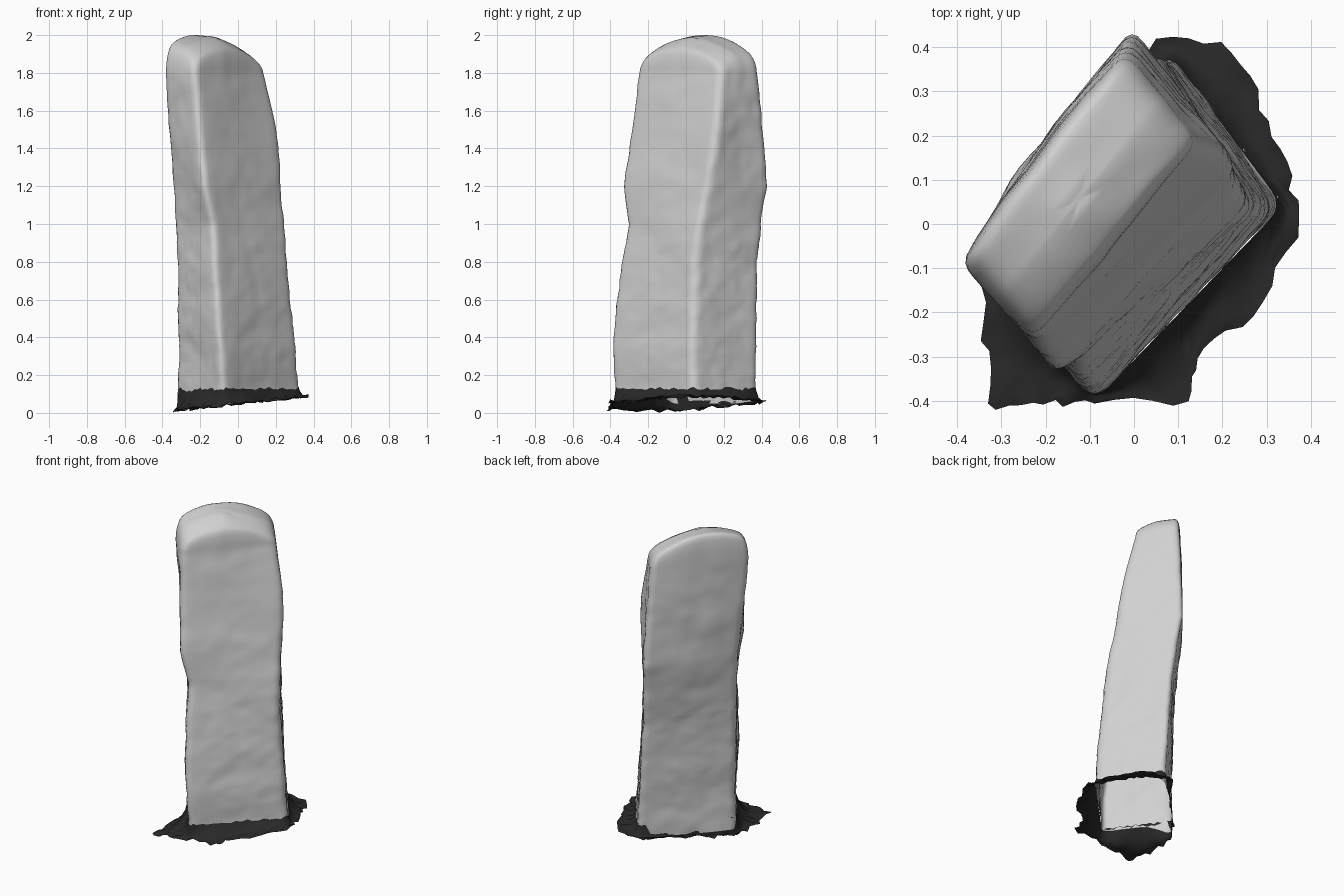
import bpy, bmesh, math, random
from mathutils import Vector, noise

if "Cube" in bpy.data.objects:
    bpy.data.objects.remove(bpy.data.objects["Cube"])

random.seed(4)

def material(name, v):
    m = bpy.data.materials.new(name)
    m.diffuse_color = (v, v, v, 1)
    m.use_nodes = True
    m.node_tree.nodes["Principled BSDF"].inputs["Base Color"].default_value = m.diffuse_color
    return m

stone_mat = material("grey stone", 0.64)
soil_mat = material("dark soil", 0.022)

# Stone sections: z, then x,y of the front, right, back and left corners
SECTIONS = [
    (0.05, -0.07, -0.36, 0.32, 0.04, 0.08, 0.36, -0.31, -0.04),
    (0.35, -0.09, -0.38, 0.295, 0.03, 0.06, 0.36, -0.305, -0.04),
    (0.80, -0.12, -0.335, 0.25, 0.045, 0.03, 0.37, -0.315, -0.04),
    (1.00, -0.13, -0.297, 0.24, 0.07, 0.01, 0.39, -0.325, -0.035),
    (1.20, -0.17, -0.318, 0.225, 0.11, -0.01, 0.42, -0.335, -0.03),
    (1.50, -0.20, -0.28, 0.20, 0.155, -0.02, 0.40, -0.36, -0.05),
    (1.80, -0.22, -0.24, 0.135, 0.18, -0.03, 0.37, -0.385, -0.085),
]
SIDE, ROUND = 14, 5
CAP_Z = 1.80
AXIS = Vector((0.63, 0.777))      # along the long side of the stone
ACROSS = Vector((0.777, -0.63))   # through its thickness


def corners(z):
    """Four corners at height z, interpolated between sections."""
    for a, b in zip(SECTIONS, SECTIONS[1:]):
        if z <= b[0]:
            break
    t = min(max((z - a[0]) / (b[0] - a[0]), 0), 1)
    v = [p + (q - p) * t for p, q in zip(a[1:], b[1:])]
    pts = [Vector(v[i:i + 2]) for i in (0, 2, 4, 6)]
    c = sum(pts, Vector((0, 0))) / 4
    return [c + (p - c) * 1.068 for p in pts], c


def ring(z, bow=0.012):
    """Rounded four-sided outline with a slightly bowed back left side."""
    cs, c = corners(z)
    d, out = 0.045, []
    for i, p in enumerate(cs):
        prev, nxt = cs[i - 1], cs[(i + 1) % 4]
        a = p + (prev - p).normalized() * d
        b = p + (nxt - p).normalized() * d
        for k in range(ROUND):
            t = k / (ROUND - 1)
            out.append(a * (1 - t) ** 2 + p * 2 * t * (1 - t) + b * t * t)
        e = nxt + (p - nxt).normalized() * d
        side = (e - b).normalized()
        normal = Vector((side.y, -side.x))
        for k in range(1, SIDE + 1):
            t = k / (SIDE + 1)
            out.append(b.lerp(e, t) + normal * bow * 4 * t * (1 - t) * (i == 2))
    return out, c


def rough(p, amount):
    """Weathering offset for a point on the surface."""
    n = noise.noise(p * 5) + 0.5 * noise.noise(p * 13)
    fine = 0.5 * noise.noise(p * 28) if p.z < 0.9 else 0
    return amount * (n + fine)


def build(name, rings, mat, cap=None):
    bm = bmesh.new()
    loops = [[bm.verts.new(p) for p in r] for r in rings]
    n = len(loops[0])
    for lo, hi in zip(loops, loops[1:]):
        for i in range(n):
            j = (i + 1) % n
            bm.faces.new((lo[i], lo[j], hi[j], hi[i]))
    if cap:
        tip = bm.verts.new(cap)
        for i in range(n):
            bm.faces.new((loops[-1][i], loops[-1][(i + 1) % n], tip))
    mesh = bpy.data.meshes.new(name)
    bm.to_mesh(mesh)
    bm.free()
    mesh.materials.append(mat)
    for f in mesh.polygons:
        f.use_smooth = True
    obj = bpy.data.objects.new(name, mesh)
    bpy.context.collection.objects.link(obj)
    return obj


# Standing stone shaft, open below, its foot ending just under the soil
rings = []
LEVELS = 70
for k in range(LEVELS + 1):
    z = 0.05 + (CAP_Z - 0.05) * k / LEVELS
    pts, c = ring(z)
    row = []
    for p in pts:
        foot_z = 0.05 + 0.06 * min(max((p.dot(ACROSS) + 0.2) / 0.12, 0), 1)
        q = Vector((p.x, p.y, max(z, foot_z + 0.002 * k)))
        out = (p - c).normalized() * rough(q, 0.009)
        row.append(q + Vector((out.x, out.y, 0)))
    rings.append(row)
for row in rings:
    for p in row:
        p.z = min(p.z, CAP_Z)

# Sloping rounded crown, highest along the left edge, shouldered at the right
base, (_, c) = rings[-1], ring(CAP_Z)


def crown(p):
    r = p - c
    u, v = r.dot(AXIS) / 0.29, r.dot(ACROSS) / 0.19
    return 2.02 - 0.085 * (u + 0.12) ** 2 - 0.03 * (v + 1) - 0.085 * max(0, v) ** 1.4


for s in (0.995, 0.985, 0.97, 0.94, 0.90, 0.84, 0.76, 0.66, 0.54, 0.4, 0.25, 0.1):
    row = []
    for b in base:
        p = c + (b.xy - c) * s
        rise = (1 - s ** 18) ** 0.6
        q = Vector((p.x, p.y, CAP_Z + (crown(p) - CAP_Z) * rise))
        q.z += rough(q, 0.012) * (1 - s)
        row.append(q)
    rings.append(row)
tip = Vector((c.x, c.y, crown(c)))
top = max(p.z for r in rings for p in r)
for r in rings[LEVELS + 1:] + [[tip]]:
    for p in r:
        p.z = CAP_Z + (p.z - CAP_Z) * (2 - CAP_Z) / (top - CAP_Z)
build("standing_stone", rings, stone_mat, tip)

# Ragged soil skirt around the foot
OUTLINE = [(-0.09, -0.41), (0.12, -0.40), (0.15, -0.30), (0.27, -0.20),
           (0.37, -0.03), (0.36, 0.10), (0.30, 0.25), (0.22, 0.40),
           (0.05, 0.42), (-0.04, 0.29), (-0.14, 0.18), (-0.25, 0.06),
           (-0.34, -0.06), (-0.34, -0.25), (-0.325, -0.42), (-0.2, -0.41)]
foot, fc = ring(0.12)
n = len(foot)
outer = []
for i in range(n):
    f = ((i - 2) % n) / n * 16
    a, b = Vector(OUTLINE[int(f) % 16]), Vector(OUTLINE[(int(f) + 1) % 16])
    p = a.lerp(b, f % 1)
    outer.append(p + (p - fc).normalized() * random.uniform(-0.014, 0.012))
skirt = []
for t in (0, 0.06, 0.3, 0.55, 0.8, 1):
    row = []
    for i in range(n):
        start = fc + (foot[i] - fc) * (1.0 + 0.004)
        p = start.lerp(outer[i], t)
        # soil banks up the stone except along the back left side
        back = 2 * (ROUND + SIDE) + 4 < i < 3 * (ROUND + SIDE)
        bank = (0.06 if back else 0.13) + random.uniform(-0.008, 0.008)
        ground = 0.05 + 0.11 * p.x + random.uniform(-0.012, 0.012)
        w = (1 - t) ** 4
        row.append(Vector((p.x, p.y, max(0, ground * (1 - w) + bank * w))))
    skirt.append(row)
low = min(p.z for r in skirt for p in r)
for r in skirt:
    for p in r:
        p.z -= low
build("soil_skirt", skirt[::-1], soil_mat)
